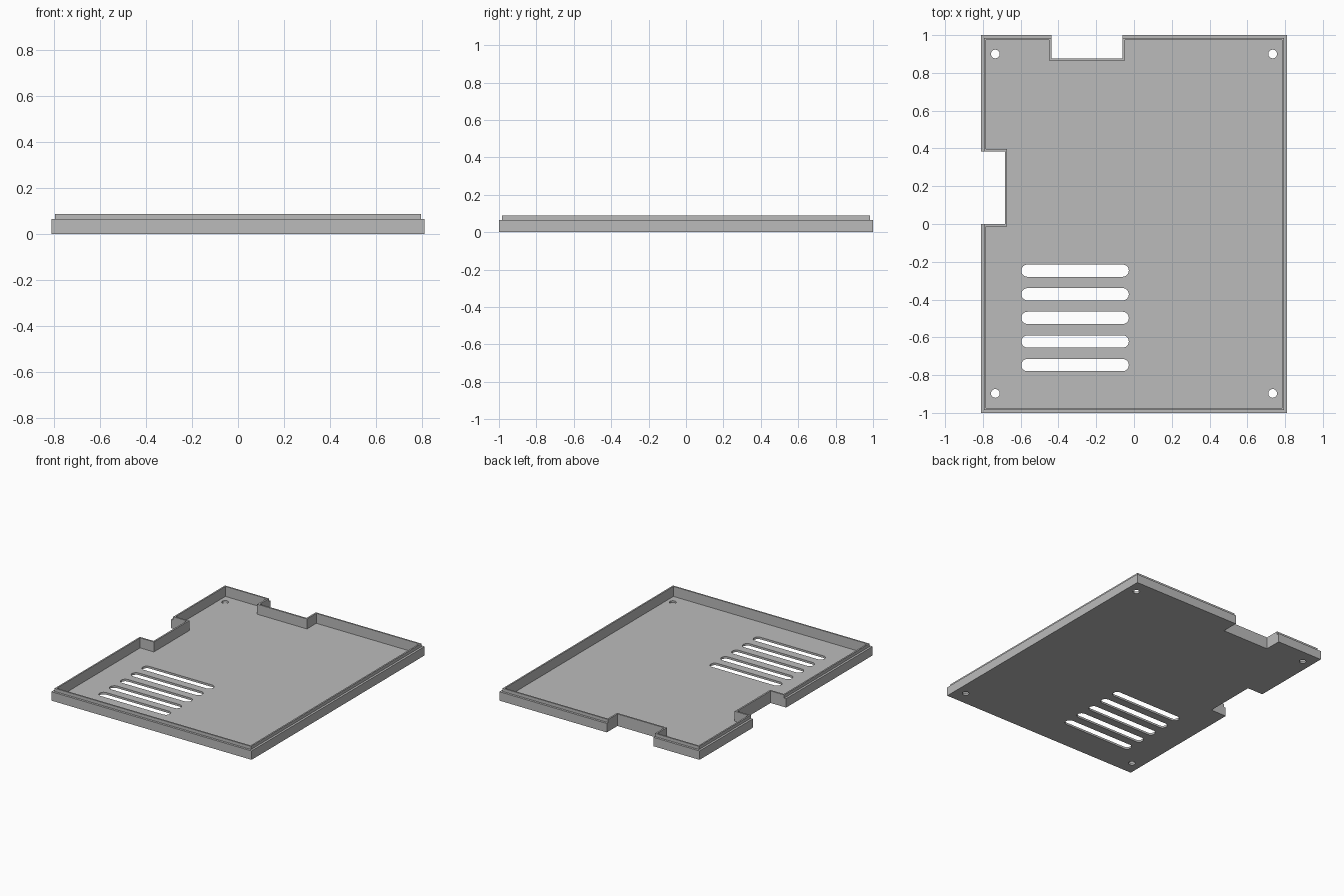
import bpy, bmesh
from math import pi, cos, sin

if "Cube" in bpy.data.objects:
    bpy.data.objects.remove(bpy.data.objects["Cube"], do_unlink=True)

# Main dimensions
HX, HY = 0.81, 1.0          # half width and half depth
FLOOR, STEP, TOP = 0.015, 0.065, 0.088
LIP, WALL = 0.016, 0.027    # insets of the lip and of the inner wall
RIB = 0.012                 # wall thickness around the notches
HIGH = 0.2

grey = bpy.data.materials.new("plain grey")
grey.use_nodes = True
grey.diffuse_color = (0.5, 0.5, 0.5, 1)
grey.node_tree.nodes["Principled BSDF"].inputs["Base Color"].default_value = (0.5, 0.5, 0.5, 1)


def prism(name, outline, z0, z1):
    """Solid made by extruding a counter-clockwise outline."""
    bm = bmesh.new()
    face = bm.faces.new([bm.verts.new((x, y, z0)) for x, y in outline])
    new = bmesh.ops.extrude_face_region(bm, geom=[face], use_keep_orig=True)
    top = [v for v in new["geom"] if isinstance(v, bmesh.types.BMVert)]
    bmesh.ops.translate(bm, vec=(0, 0, z1 - z0), verts=top)
    bmesh.ops.recalc_face_normals(bm, faces=bm.faces)
    mesh = bpy.data.meshes.new(name)
    bm.to_mesh(mesh)
    bm.free()
    mesh.materials.append(grey)
    ob = bpy.data.objects.new(name, mesh)
    bpy.context.collection.objects.link(ob)
    return ob


def block(name, x0, x1, y0, y1, z0, z1):
    return prism(name, [(x0, y0), (x1, y0), (x1, y1), (x0, y1)], z0, z1)


def slot(name, x0, x1, y, r, n=16):
    """Round-ended through cutter; x0 and x1 are the arc centres."""
    arc = [-pi / 2 + pi * i / n for i in range(n + 1)]
    pts = [(x1 + r * cos(a), y + r * sin(a)) for a in arc]
    pts += [(x0 - r * cos(a), y - r * sin(a)) for a in arc]
    if x0 == x1:            # plain round hole: drop the doubled points
        pts = pts[:n] + pts[n + 1:-1]
    return prism(name, pts, -HIGH, HIGH)


def cut(ob, cutter):
    """Subtract the cutter and delete it."""
    mod = ob.modifiers.new("cut", "BOOLEAN")
    mod.operation, mod.solver, mod.object = "DIFFERENCE", "EXACT", cutter
    bpy.context.view_layer.update()
    mesh = bpy.data.meshes.new_from_object(
        ob.evaluated_get(bpy.context.evaluated_depsgraph_get()))
    ob.modifiers.clear()
    ob.data = mesh
    bpy.data.objects.remove(cutter, do_unlink=True)


# Connector notches in the back and right edges: x0, x1, y0, y1
notches = [(-0.438, -0.06, 0.877, HY + 0.1),
           (-HX - 0.1, -0.684, 0.0, 0.385)]

# Tray body
tray = block("tray", -HX, HX, -HY, HY, 0, TOP)

# Hollow inside, leaving ribs around the notches
cavity = block("cavity", WALL - HX, HX - WALL, WALL - HY, HY - WALL, FLOOR, HIGH)
for x0, x1, y0, y1 in notches:
    cut(cavity, block("rib_space", x0 - RIB, x1 + RIB, y0 - RIB, y1 + RIB, -HIGH, 2 * HIGH))
cut(tray, cavity)

# Stepped lip around the rim
frame = block("frame", -HX - 0.1, HX + 0.1, -HY - 0.1, HY + 0.1, STEP, HIGH)
cut(frame, block("lip_space", LIP - HX, HX - LIP, LIP - HY, HY - LIP, 0, 2 * HIGH))
cut(tray, frame)

# Notch openings
for x0, x1, y0, y1 in notches:
    cut(tray, block("notch", x0, x1, y0, y1, -HIGH, HIGH))

# Ventilation slots
for i in range(5):
    cut(tray, slot("vent", -0.564, -0.06, -0.247 - 0.125 * i, 0.0325))

# Corner screw holes
for x in (-0.734, 0.734):
    for y in (-0.897, 0.9):
        cut(tray, slot("screw_hole", x, x, y, 0.023, 12))

# Smooth the round cuts, keep the edges sharp
tray.name = "tray"
bpy.ops.object.select_all(action="DESELECT")
tray.select_set(True)
bpy.context.view_layer.objects.active = tray
bpy.ops.object.shade_smooth_by_angle()
